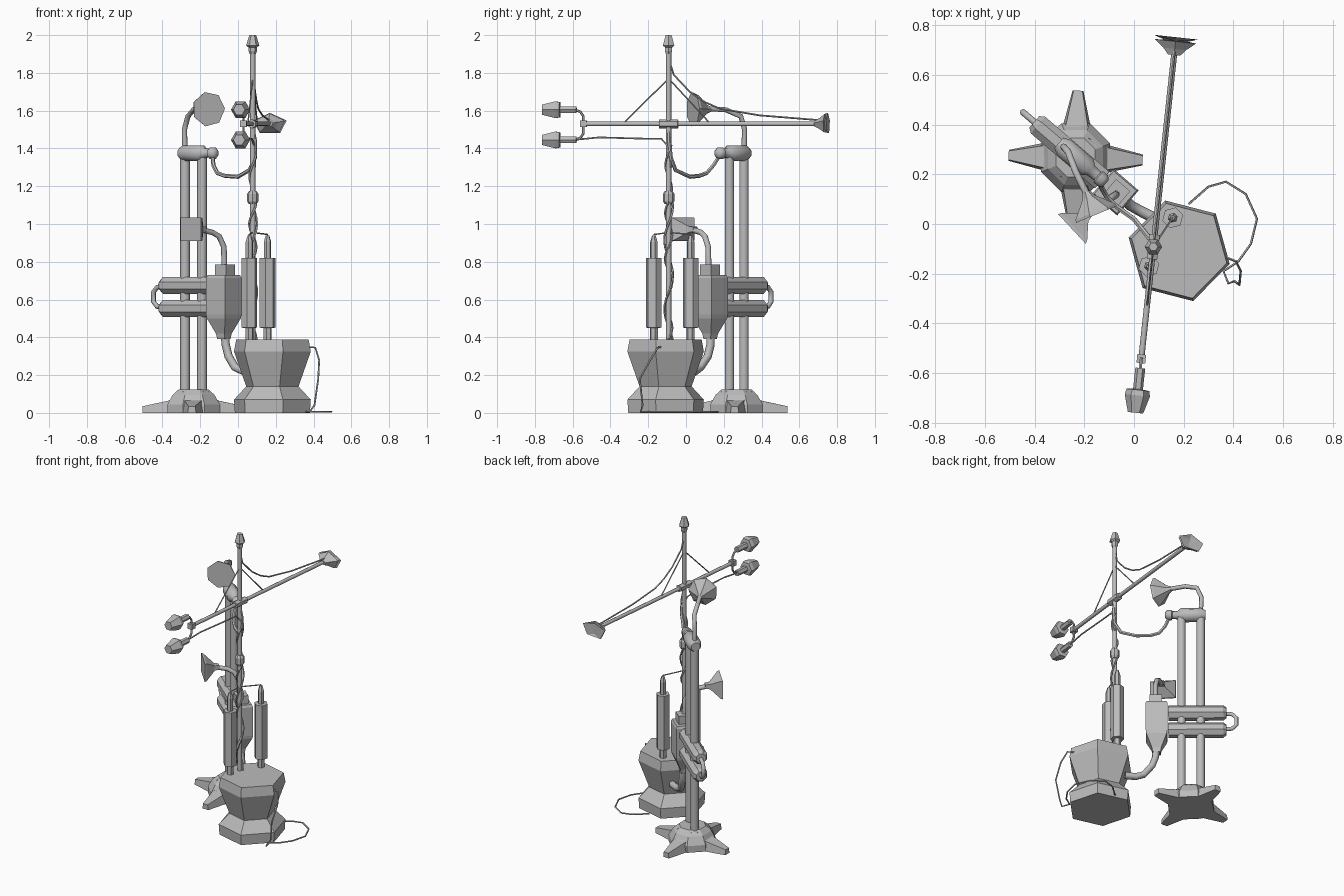
import bpy, bmesh, math
from math import cos, sin, pi, radians
from mathutils import Vector, Quaternion

if "Cube" in bpy.data.objects:
    bpy.data.objects.remove(bpy.data.objects["Cube"], do_unlink=True)

grey = bpy.data.materials.new("plain grey")
grey.use_nodes = True
colour = (0.5, 0.5, 0.5, 1)
grey.diffuse_color = colour
grey.node_tree.nodes["Principled BSDF"].inputs["Base Color"].default_value = colour


def finish(name, bm, smooth):
    bmesh.ops.recalc_face_normals(bm, faces=bm.faces)
    mesh = bpy.data.meshes.new(name)
    bm.to_mesh(mesh)
    bm.free()
    mesh.materials.append(grey)
    obj = bpy.data.objects.new(name, mesh)
    bpy.context.collection.objects.link(obj)
    if smooth:
        bpy.ops.object.select_all(action="DESELECT")
        obj.select_set(True)
        bpy.context.view_layer.objects.active = obj
        bpy.ops.object.shade_smooth_by_angle(angle=radians(50))
    return obj


def sweep(name, path, radii, sides=8, phase=0.0, squash=1.0, smooth=False):
    """Rings of the given radii along a path, bridged and capped."""
    pts = [Vector(p) for p in path]
    if not isinstance(radii, (list, tuple)):
        radii = [radii] * len(pts)
    bm = bmesh.new()
    rings, last, u = [], None, None
    for i, p in enumerate(pts):
        t = (pts[min(i + 1, len(pts) - 1)] - pts[max(i - 1, 0)]).normalized()
        if u is None:
            ref = Vector((0, 0, 1)) if abs(t.z) < 0.7 else Vector((1, 0, 0))
            u = (ref - t * ref.dot(t)).normalized()
        else:
            u = last.rotation_difference(t) @ u
        last, v = t, t.cross(u)
        rings.append([bm.verts.new(p + radii[i] * (u * cos(a) + v * sin(a) * squash))
                      for a in (phase + 2 * pi * k / sides for k in range(sides))])
    for a, b in zip(rings, rings[1:]):
        for k in range(sides):
            j = (k + 1) % sides
            bm.faces.new((a[k], a[j], b[j], b[k]))
    bm.faces.new(rings[0])
    bm.faces.new(rings[-1])
    return finish(name, bm, smooth)


def upright(name, x, y, profile, sides=8, phase=0.0, smooth=False):
    """Vertical part from (radius, height) pairs."""
    return sweep(name, [(x, y, z) for r, z in profile], [r for r, z in profile],
                 sides, phase, 1.0, smooth)


def pipe(name, path, r, sides=8):
    return sweep(name, path, r, sides, smooth=True)


# Six-sided barrel base
upright("barrel_base", 0.182, -0.108,
        [(0.205, 0), (0.21, 0.07), (0.143, 0.14), (0.21, 0.325), (0.198, 0.388)],
        6, radians(-14.5))

# Two hexagonal canisters standing on the barrel
TUBES = [(0.06, -0.17), (0.156, 0.025)]
for n, (x, y) in enumerate(TUBES):
    upright(f"canister_{n + 1}", x, y,
            [(0.022, 0.37), (0.022, 0.45), (0.043, 0.451), (0.043, 0.82),
             (0.02, 0.821), (0.02, 0.905), (0.01, 0.94)], 6, radians(15))

# Mast with joint and cap
MX, MY = 0.078, -0.092
upright("mast", MX, MY, [(0.014, 0.37), (0.014, 1.95)], 8, smooth=True)
upright("mast_joint", MX, MY, [(0.02, 1.105), (0.03, 1.12), (0.03, 1.16), (0.02, 1.175)])
upright("mast_cap", MX, MY,
        [(0.016, 1.90), (0.022, 1.915), (0.022, 1.935), (0.035, 1.945), (0.018, 2.0)], 6)
for n, (x, y) in enumerate(TUBES):
    pipe(f"canister_wire_{n + 1}", [(x, y, 0.93), (x, y, 0.945),
         (MX, MY, 0.955), (MX, MY, 0.92)], 0.004, 5)


# Cables twisted round the mast
def twist(name, z0, z1, turns, r, start, steps):
    path = []
    for i in range(steps + 1):
        f = i / steps
        a = start + turns * 2 * pi * f
        path.append((MX + r * cos(a), MY + r * sin(a), z0 + (z1 - z0) * f))
    pipe(name, path, 0.006, 5)


twist("mast_cable_low_a", 0.39, 1.12, 3, 0.02, 0, 24)
twist("mast_cable_low_b", 0.39, 1.12, 2, 0.023, 2, 24)
twist("mast_cable_high", 1.16, 1.42, 1, 0.018, 1, 10)


# Boom across the mast
def on_boom(y, z=1.53, dx=0.0):
    return (MX + 0.108 * (y - MY) + dx, y, z)


pipe("boom", [on_boom(-0.55), on_boom(0.71)], 0.012)
sweep("boom_collar", [on_boom(MY - 0.05), on_boom(MY + 0.05)], 0.024, 6)
sweep("boom_clamp", [on_boom(-0.56), on_boom(-0.525)], 0.025, 4, pi / 4)
sweep("boom_vane", [on_boom(0.68), on_boom(0.705), on_boom(0.735), on_boom(0.752), on_boom(0.725)],
      [0.016, 0.03, 0.054, 0.058, 0.005], 5, 0, 1.62)

# Two microphones on a forked bracket
for label, z in (("upper", 1.605), ("lower", 1.445)):
    sweep(f"{label}_microphone",
          [on_boom(y, z) for y in (-0.58, -0.665, -0.668, -0.69, -0.76)],
          [0.02, 0.02, 0.046, 0.051, 0.031], 6, pi / 6)
    s = 1 if z > 1.53 else -1
    pipe(f"{label}_bracket", [on_boom(-0.59, z), on_boom(-0.56, z - 0.01 * s),
         on_boom(-0.543, z - 0.035 * s), on_boom(-0.543)], 0.007, 6)

# Stays and hanging cables
pipe("front_stay", [(MX, MY, 1.77), on_boom(-0.335)], 0.004, 5)
pipe("rear_stay", [(MX, MY, 1.77), on_boom(0.13)], 0.004, 5)
pipe("vane_cable", [on_boom(y, z) for y, z in
     ((MY, 1.88), (-0.065, 1.79), (0.02, 1.7), (0.1, 1.645), (0.18, 1.61), (0.39, 1.575), (0.7, 1.55))],
     0.005, 5)
pipe("microphone_cable", [on_boom(-0.59, 1.445), on_boom(-0.46, 1.458), on_boom(-0.25, 1.452),
     on_boom(-0.13, 1.45), (0.09, -0.085, 1.4), (0.09, -0.08, 1.3)], 0.005, 5)

# Stand: star foot and twin poles
SX, SY = -0.235, 0.267
upright("stand_hub", SX, SY, [(0.15, 0), (0.15, 0.045), (0.12, 0.095), (0.085, 0.125)],
        8, pi / 8, False)
for n in range(4):
    a = radians(88 + 90 * n)
    out = Vector((cos(a), sin(a), 0))
    side = Vector((-sin(a), cos(a), 0))
    bm = bmesh.new()
    rows = []
    for r, w, h in ((0.05, 0.1, 0.115), (0.13, 0.055, 0.065), (0.27, 0.022, 0.035)):
        c = Vector((SX, SY, 0)) + out * r
        rows.append([bm.verts.new(c + side * sx * w + Vector((0, 0, z)))
                     for sx, z in ((-1, 0), (1, 0), (0.8, h), (-0.8, h))])
    for p, q in zip(rows, rows[1:]):
        for k in range(4):
            bm.faces.new((p[k], p[k - 1], q[k - 1], q[k]))
    bm.faces.new(rows[0])
    bm.faces.new(rows[-1])
    finish(f"stand_foot_{n + 1}", bm, False)

POLES = [(-0.28, 0.307), (-0.19, 0.23)]
for n, (x, y) in enumerate(POLES):
    upright(f"stand_pole_{n + 1}", x, y, [(0.026, 0.1), (0.026, 1.36)], 10, smooth=True)

SLANT = radians(-40.6)


def along(s, z):
    """Point on the slanted line through both poles."""
    return (-0.28 + s * cos(SLANT), 0.307 + s * sin(SLANT), z)


# Head of the stand with its knob
sweep("stand_head", [along(s, 1.375) for s in (-0.03, 0.0, 0.12, 0.14, 0.175, 0.18, 0.205, 0.22)],
      [0.03, 0.045, 0.045, 0.027, 0.024, 0.032, 0.032, 0.018], 8, pi / 8, smooth=True)
pipe("head_cable", [along(0.19, 1.37), (-0.13, 0.145, 1.31), (-0.11, 0.11, 1.27), (-0.07, 0.07, 1.255),
     (0.0, 0.02, 1.25), (0.06, -0.055, 1.285), (0.09, -0.08, 1.35), (0.09, -0.09, 1.44),
     (MX, MY, 1.5)], 0.011, 6)

# Gooseneck and seven-sided dish
pipe("gooseneck", [along(0, 1.38), along(-0.005, 1.5), (-0.265, 0.29, 1.57),
     (-0.235, 0.21, 1.605), (-0.19, 0.12, 1.61)], 0.014)
rim = Vector((-0.155, 0.037, 1.608))
facing = Vector((0.38, -0.92, 0)).normalized()
sweep("round_dish", [rim - facing * d for d in (0.1, 0.075, 0.012, 0)],
      [0.016, 0.028, 0.09, 0.093], 7, 0.25)

# Slanted double bars with a loop handle
for label, z in (("upper", 0.675), ("lower", 0.553)):
    sweep(f"{label}_bar", [along(s, z) for s in (-0.16, -0.14, 0.2)],
          [0.033, 0.048, 0.048], 8, pi / 8)
pipe("loop_handle", [along(-0.15, 0.67), along(-0.195, 0.665), along(-0.22, 0.64),
     along(-0.22, 0.588), along(-0.195, 0.563), along(-0.15, 0.558)], 0.013)

# Machine housing with chimney and funnel
BX, BY = -0.075, 0.128
turn = SLANT + pi / 4
upright("housing", BX, BY, [(0.035, 0.39), (0.042, 0.42), (0.09, 0.5), (0.094, 0.52),
        (0.094, 0.715), (0.085, 0.73)], 4, turn)
upright("housing_chimney", BX + 0.007, BY, [(0.053, 0.72), (0.053, 0.785)], 4, turn)
pipe("drain_pipe", [(-0.07, 0.13, 0.42), (-0.065, 0.13, 0.36), (-0.05, 0.115, 0.3),
     (-0.015, 0.075, 0.24), (0.03, 0.05, 0.22), (0.09, 0.02, 0.22)], 0.022)
pipe("horn_pipe", [(-0.072, 0.12, 0.77), (-0.075, 0.117, 0.88), (-0.1, 0.1, 0.935),
     (-0.135, 0.08, 0.955), (-0.185, 0.04, 0.967)], 0.015)

# Square horn
mouth = Vector((-0.25, -0.02, 0.972))
facing = Vector((-0.73, -0.68, 0)).normalized()
sweep("square_horn", [mouth - facing * d for d in (0.1, 0.07, 0.012, 0)],
      [0.018, 0.024, 0.084, 0.088], 4, pi / 4, 1.3)

# Loose wire from the barrel to the floor
pipe("floor_wire", [(0.36, -0.13, 0.35), (0.41, -0.15, 0.345), (0.43, -0.19, 0.28),
     (0.425, -0.245, 0.18), (0.405, -0.23, 0.04), (0.38, -0.24, 0.006), (0.36, -0.19, 0.006),
     (0.42, -0.15, 0.006), (0.47, -0.08, 0.006), (0.495, 0.02, 0.006), (0.45, 0.12, 0.006),
     (0.37, 0.17, 0.006), (0.3, 0.15, 0.006), (0.22, 0.08, 0.006)], 0.005, 5)
